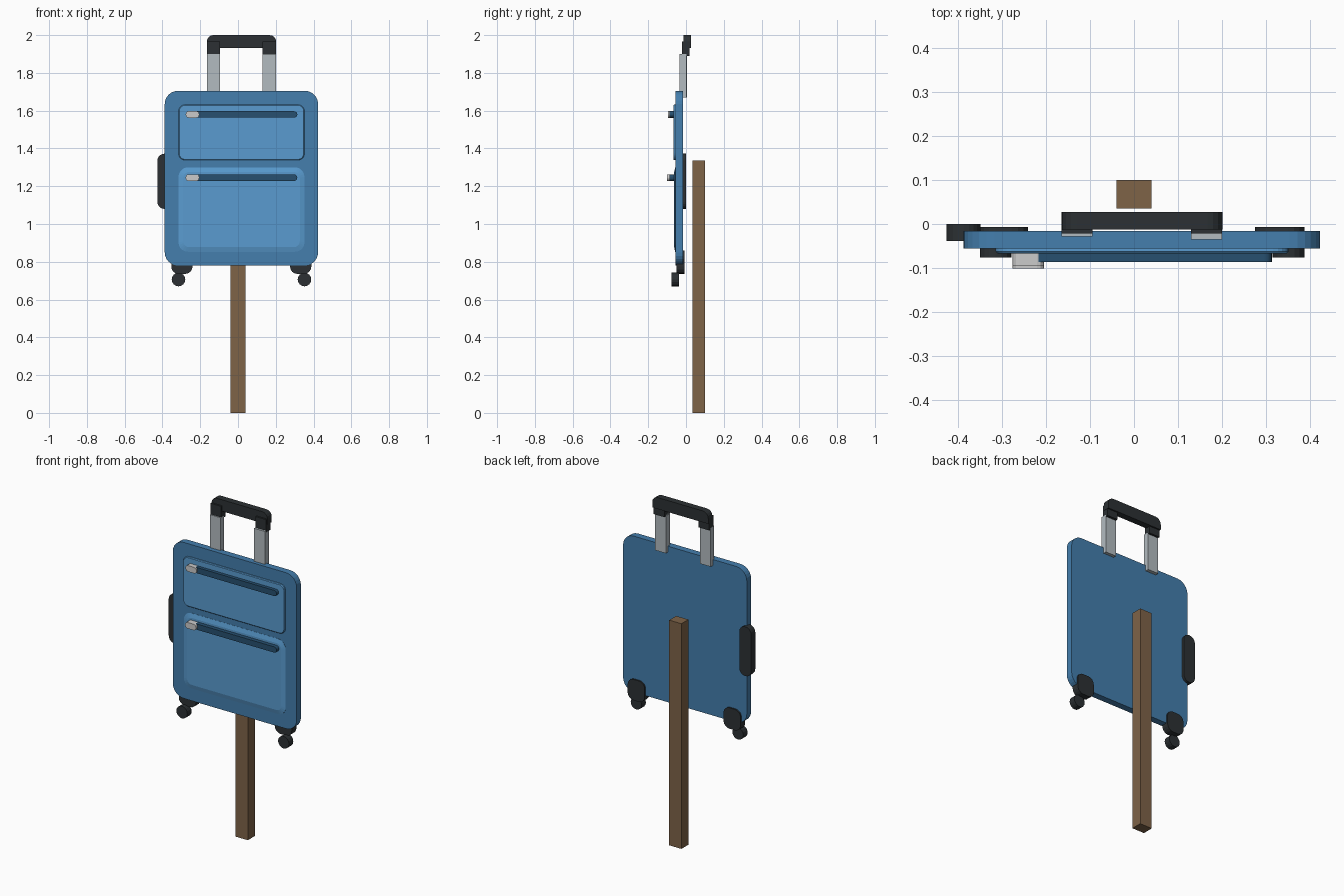
import bpy, bmesh, math

if "Cube" in bpy.data.objects:
    bpy.data.objects.remove(bpy.data.objects["Cube"])


def mat(name, rgb):
    m = bpy.data.materials.new(name)
    m.diffuse_color = (*rgb, 1)
    m.use_nodes = True
    m.node_tree.nodes["Principled BSDF"].inputs["Base Color"].default_value = m.diffuse_color
    return m


BODY = mat("body_blue", (0.058, 0.21, 0.42))
POCKET = mat("pocket_blue", (0.10, 0.33, 0.63))
ZIP = mat("zip_blue", (0.02, 0.08, 0.16))
DARK = mat("dark_plastic", (0.025, 0.03, 0.033))
METAL = mat("metal", (0.45, 0.5, 0.53))
PULL = mat("pull_white", (0.7, 0.7, 0.68))
WOOD = mat("wood", (0.21, 0.125, 0.064))


def plate(name, x, z, y, m, radii=0, seg=5, chamfer=0, depth=0):
    """Rounded rectangle in xz, extruded along y = (front, back).
    radii run bottom-left, bottom-right, top-right, top-left;
    the front rim may be inset by chamfer over the given depth."""
    if not isinstance(radii, (tuple, list)):
        radii = (radii,) * 4

    def outline(inset):
        x0, x1, z0, z1 = x[0] + inset, x[1] - inset, z[0] + inset, z[1] - inset
        pts = []
        for i, (cx, cz, sx, sz) in enumerate(((x0, z0, 1, 1), (x1, z0, -1, 1),
                                              (x1, z1, -1, -1), (x0, z1, 1, -1))):
            r = radii[i]
            if r == 0:
                pts.append((cx, cz))
                continue
            r = max(r - inset, r * 0.6)
            for k in range(seg + 1):
                a = math.pi + i * math.pi / 2 + k / seg * math.pi / 2
                pts.append((cx + sx * r + r * math.cos(a), cz + sz * r + r * math.sin(a)))
        return pts

    layers = [(y[1], 0), (y[0] + depth, 0)]
    if chamfer:
        layers.append((y[0], chamfer))
    bm = bmesh.new()
    rings = [[bm.verts.new((px, yy, pz)) for px, pz in outline(c)] for yy, c in layers]
    n = len(rings[0])
    for a, b in zip(rings, rings[1:]):
        for i in range(n):
            bm.faces.new((a[i], a[(i + 1) % n], b[(i + 1) % n], b[i]))
    bm.faces.new(rings[0])
    bm.faces.new(rings[-1])
    bmesh.ops.remove_doubles(bm, verts=bm.verts, dist=1e-5)
    bmesh.ops.recalc_face_normals(bm, faces=bm.faces)
    me = bpy.data.meshes.new(name)
    bm.to_mesh(me)
    bm.free()
    me.materials.append(m)
    ob = bpy.data.objects.new(name, me)
    bpy.context.collection.objects.link(ob)
    return ob


# post behind the case
plate("post", (-0.04, 0.04), (0, 1.335), (0.035, 0.1), WOOD)

# case body and two front pockets
plate("case_body", (-0.388, 0.424), (0.78, 1.705), (-0.056, -0.016), BODY, 0.07, 6)
plate("upper_pocket", (-0.315, 0.352), (1.338, 1.632), (-0.067, -0.04), POCKET, 0.035, 5, 0.004, 0.004)
plate("lower_pocket", (-0.315, 0.352), (0.853, 1.30), (-0.063, -0.04), POCKET, 0.05, 5, 0.025, 0.006)

# zips with their pulls
for label, z, front in (("upper", 1.58, -0.096), ("lower", 1.245, -0.101)):
    plate(label + "_zip", (-0.275, 0.314), (z - 0.017, z + 0.017), (-0.087, -0.055), ZIP, 0.017, 4)
    plate(label + "_zip_pull", (-0.277, -0.205), (z - 0.018, z + 0.018), (front, -0.066), PULL, 0.016, 3)

# telescopic handle
for side, x0, y in (("left", -0.165, (-0.028, 0.005)), ("right", 0.13, (-0.035, 0.003))):
    x = (x0, x0 + 0.07)
    plate(side + "_handle_rod", x, (1.67, 1.9), y, METAL)
    plate(side + "_handle_cap", x, (1.89, 1.965), (-0.022, 0.018), DARK)
plate("handle_grip", (-0.165, 0.202), (1.932, 2.0), (-0.012, 0.027), DARK, (0, 0, 0.035, 0.035), 4)

# side carry handle
plate("side_handle", (-0.427, -0.35), (1.08, 1.372), (-0.039, 0.0), DARK, 0.037, 5)

# wheel brackets and wheels
for side, x0, wx in (("left", -0.353, -0.315), ("right", 0.276, 0.352)):
    plate(side + "_wheel_bracket", (x0, x0 + 0.112), (0.736, 0.86), (-0.05, -0.007), DARK, 0.038, 4)
    plate(side + "_wheel", (wx - 0.036, wx + 0.036), (0.67, 0.742), (-0.076, -0.036), DARK, 0.036, 4)
